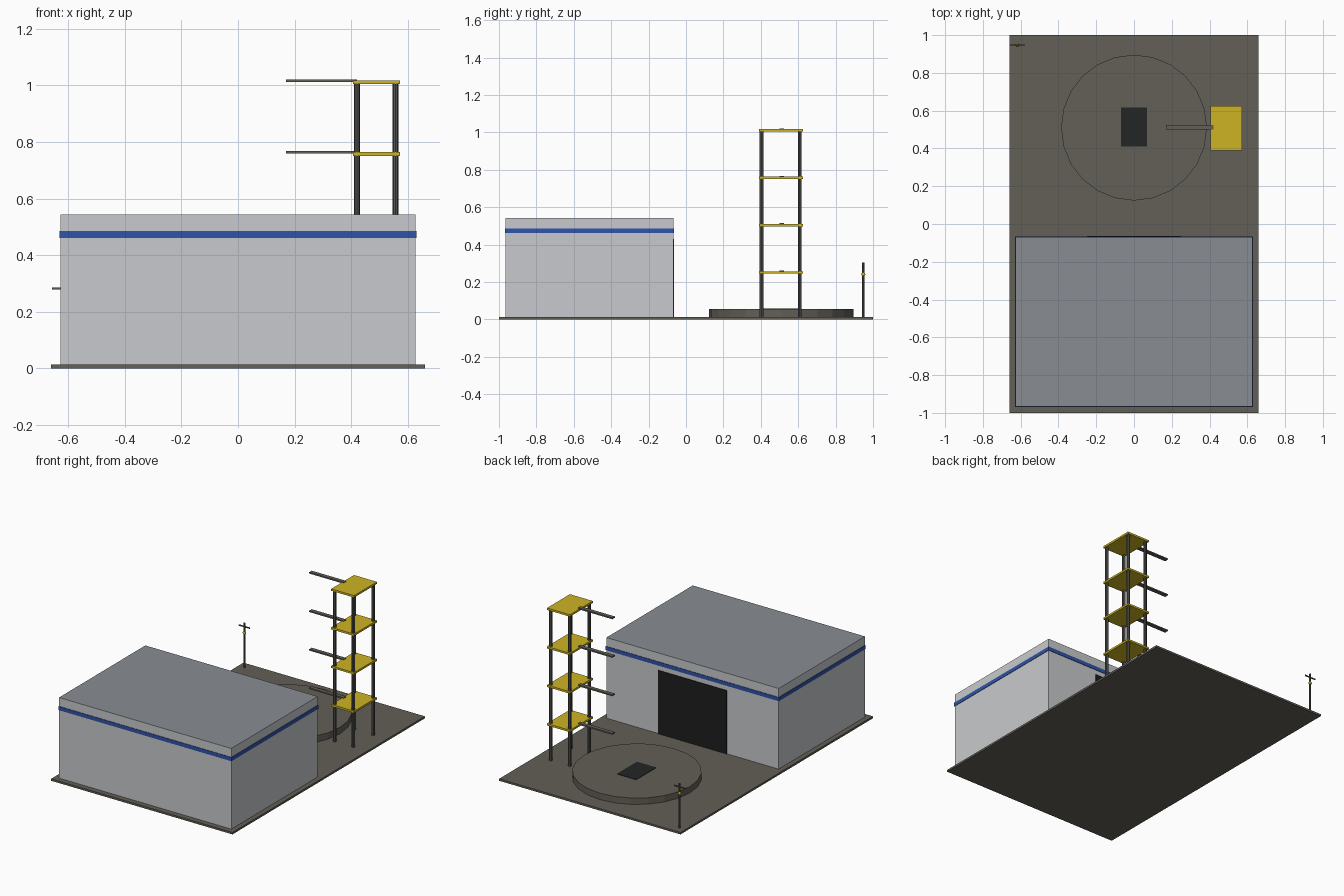
import bpy

cube = bpy.data.objects.get("Cube")
if cube:
    bpy.data.objects.remove(cube, do_unlink=True)


def material(name, hex_colour):
    """Flat material from an sRGB hex string."""
    rgb = [int(hex_colour[i:i + 2], 16) / 255 for i in (0, 2, 4)]
    lin = [c / 12.92 if c < 0.04 else ((c + 0.055) / 1.055) ** 2.4 for c in rgb]
    m = bpy.data.materials.new(name)
    m.use_nodes = True
    m.diffuse_color = (*lin, 1)
    m.node_tree.nodes["Principled BSDF"].inputs["Base Color"].default_value = (*lin, 1)
    return m


concrete = material("dark concrete", "635F57")
wall = material("pale wall", "C8CACD")
roof_grey = material("roof grey", "888C92")
blue = material("stripe blue", "3052A8")
yellow = material("safety yellow", "CDB423")
steel = material("dark steel", "565653")
black = material("door black", "1E1E1E")
vent = material("vent black", "242626")


def box(name, x, y, z, mat):
    """Box from (min, max) ranges along each axis."""
    lo, hi = zip(x, y, z)
    bpy.ops.mesh.primitive_cube_add(size=1, location=[(a + b) / 2 for a, b in zip(lo, hi)])
    ob = bpy.context.object
    ob.name = name
    ob.scale = [b - a for a, b in zip(lo, hi)]
    bpy.ops.object.transform_apply(location=False, rotation=False, scale=True)
    ob.data.materials.append(mat)
    return ob


def cylinder(name, x, y, z, radius, mat, sides):
    bpy.ops.mesh.primitive_cylinder_add(vertices=sides, radius=radius, depth=z[1] - z[0],
                                        location=(x, y, (z[0] + z[1]) / 2))
    ob = bpy.context.object
    ob.name = name
    ob.data.materials.append(mat)
    return ob


GROUND = 0.013

# Ground slab
box("ground_slab", (-0.66, 0.66), (-1, 1), (0, GROUND), concrete)

# Assembly hall: grey top face, blue band, black door at the back
hall = box("hall", (-0.627, 0.627), (-0.965, -0.068), (GROUND, 0.543), wall)
hall.data.materials.append(roof_grey)
for face in hall.data.polygons:
    if face.normal.z > 0.5:
        face.material_index = 1
box("hall_stripe", (-0.63, 0.63), (-0.968, -0.065), (0.461, 0.486), blue)
box("hall_door", (-0.25, 0.25), (-0.07, -0.064), (GROUND, 0.43), black)

# Round pad with a dark vent plate
cylinder("round_pad", 0, 0.51, (GROUND, 0.055), 0.386, concrete, 24)
box("pad_vent", (-0.07, 0.07), (0.41, 0.617), (0.053, 0.058), vent)

# Service tower: four legs, four platforms, four arms
for x in (0.421, 0.557):
    for y in (0.404, 0.608):
        cylinder("tower_leg", x, y, (GROUND, 1.015), 0.0105, steel, 8)
for level in range(1, 5):
    z = 0.2533 * level
    box("tower_platform", (0.406, 0.573), (0.389, 0.626), (z - 0.009, z + 0.004), yellow)
    box("tower_arm", (0.169, 0.42), (0.499, 0.525), (z - 0.001, z + 0.008), concrete)

# Corner mast with crossbar and yellow lamp
cylinder("mast", -0.617, 0.948, (GROUND, 0.305), 0.006, steel, 8)
box("mast_crossbar", (-0.657, -0.577), (0.945, 0.951), (0.278, 0.285), steel)
bpy.ops.mesh.primitive_uv_sphere_add(segments=10, ring_count=6, radius=0.011,
                                     location=(-0.617, 0.948, 0.241))
lamp = bpy.context.object
lamp.name = "mast_lamp"
lamp.data.materials.append(yellow)
